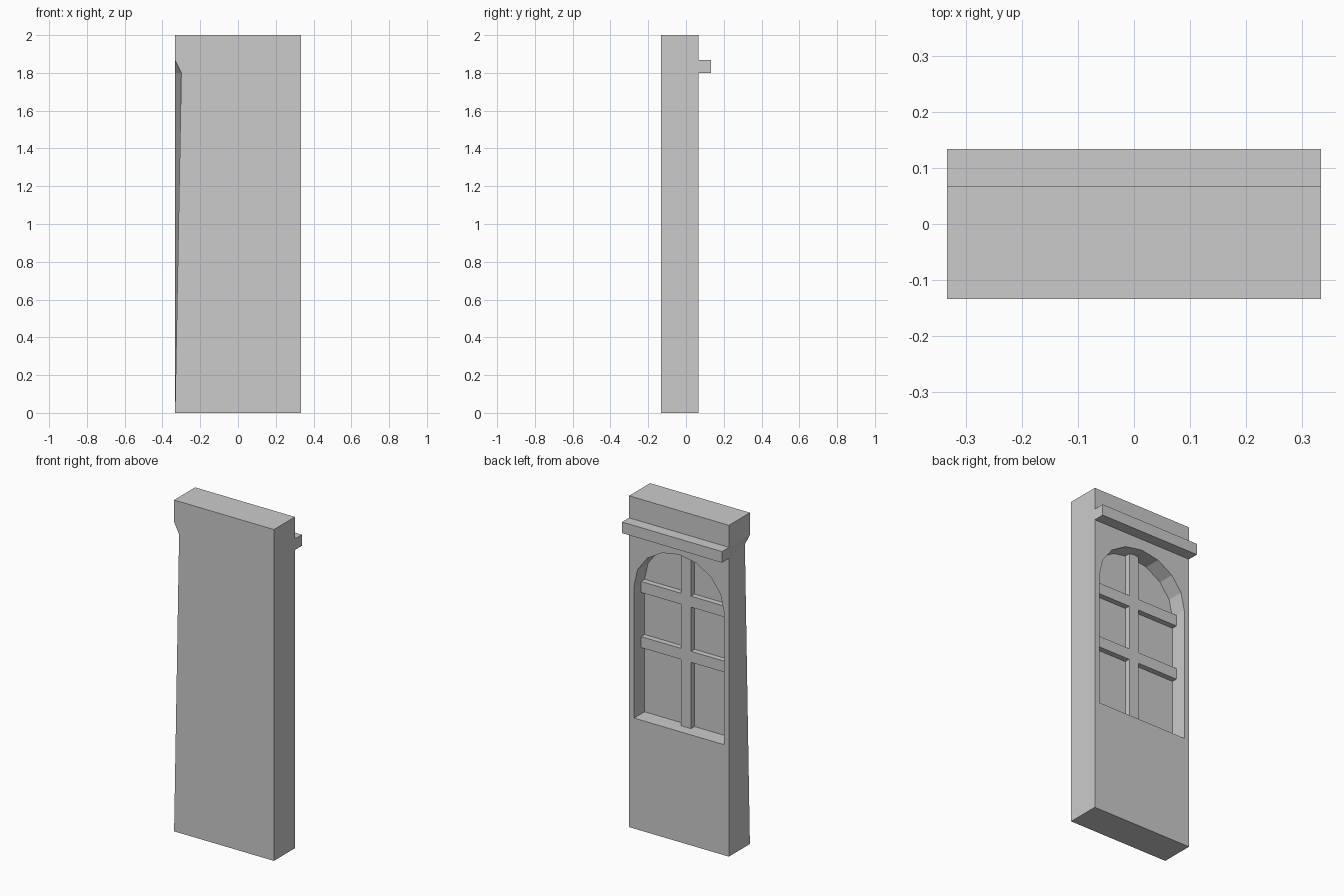
import bpy, bmesh, math

if "Cube" in bpy.data.objects:
    bpy.data.objects.remove(bpy.data.objects["Cube"])

T = 1 / 3                      # half width of the panel
FRONT, BACK, LEDGE = -0.4 * T, 0.2 * T, 0.4 * T
GLASS, BAR = -0.1 * T, 0.0     # recess floor and lattice face


def finish(name, bm):
    bmesh.ops.recalc_face_normals(bm, faces=bm.faces)
    mesh = bpy.data.meshes.new(name)
    bm.to_mesh(mesh)
    bm.free()
    obj = bpy.data.objects.new(name, mesh)
    bpy.context.collection.objects.link(obj)
    return obj


def loft(name, rings):
    """Skin equal-length point rings and cap both ends."""
    bm = bmesh.new()
    loops = [[bm.verts.new(p) for p in ring] for ring in rings]
    n = len(loops[0])
    for a, b in zip(loops, loops[1:]):
        for i in range(n):
            j = (i + 1) % n
            bm.faces.new((a[i], a[j], b[j], b[i]))
    bm.faces.new(loops[0][::-1])
    bm.faces.new(loops[-1])
    return finish(name, bm)


def box(name, x0, x1, y0, y1, z0, z1):
    return loft(name, [[(x0, y0, z), (x1, y0, z), (x1, y1, z), (x0, y1, z)]
                       for z in (z0, z1)])


# Wall slab, with its front left edge pinched in below the top
levels = [(0, -T), (1.8, -0.3), (1.867, -T), (2, -T)]
wall = loft("wall_panel", [[(x, FRONT, z), (T, FRONT, z), (T, BACK, z), (-T, BACK, z)]
                           for z, x in levels])

# Arched window recess cut into the back
SPRING, RISE, HALF, SILL = 1.467, 0.267, 0.3, 0.667
profile = [(-HALF, SILL), (HALF, SILL)]
profile += [(HALF * math.cos(math.pi * i / 8), SPRING + RISE * math.sin(math.pi * i / 8))
            for i in range(9)]
cutter = loft("recess_cutter", [[(x, y, z) for x, z in profile]
                                for y in (GLASS, BACK + 0.1)])
cutter.hide_render = True
cut = wall.modifiers.new("recess", 'BOOLEAN')
cut.operation = 'DIFFERENCE'
cut.solver = 'EXACT'
cut.object = cutter
bpy.context.view_layer.objects.active = wall
bpy.ops.object.modifier_apply(modifier=cut.name)
bpy.data.objects.remove(cutter)

# Window lattice: one upright and two mirrored rows of crossbars
W = 0.0333
box("window_upright", -W, W, GLASS, BAR, SILL, SPRING + RISE)
for row, z in (("lower", 1.067), ("upper", 1.4)):
    for side, x0, x1 in (("left", -HALF, -W), ("right", W, HALF)):
        box(f"{row}_crossbar_{side}", x0, x1, GLASS, BAR, z, z + 2 * W)

# Ledge above the window
box("ledge", -T, T, BACK, LEDGE, 1.8, 1.867)
